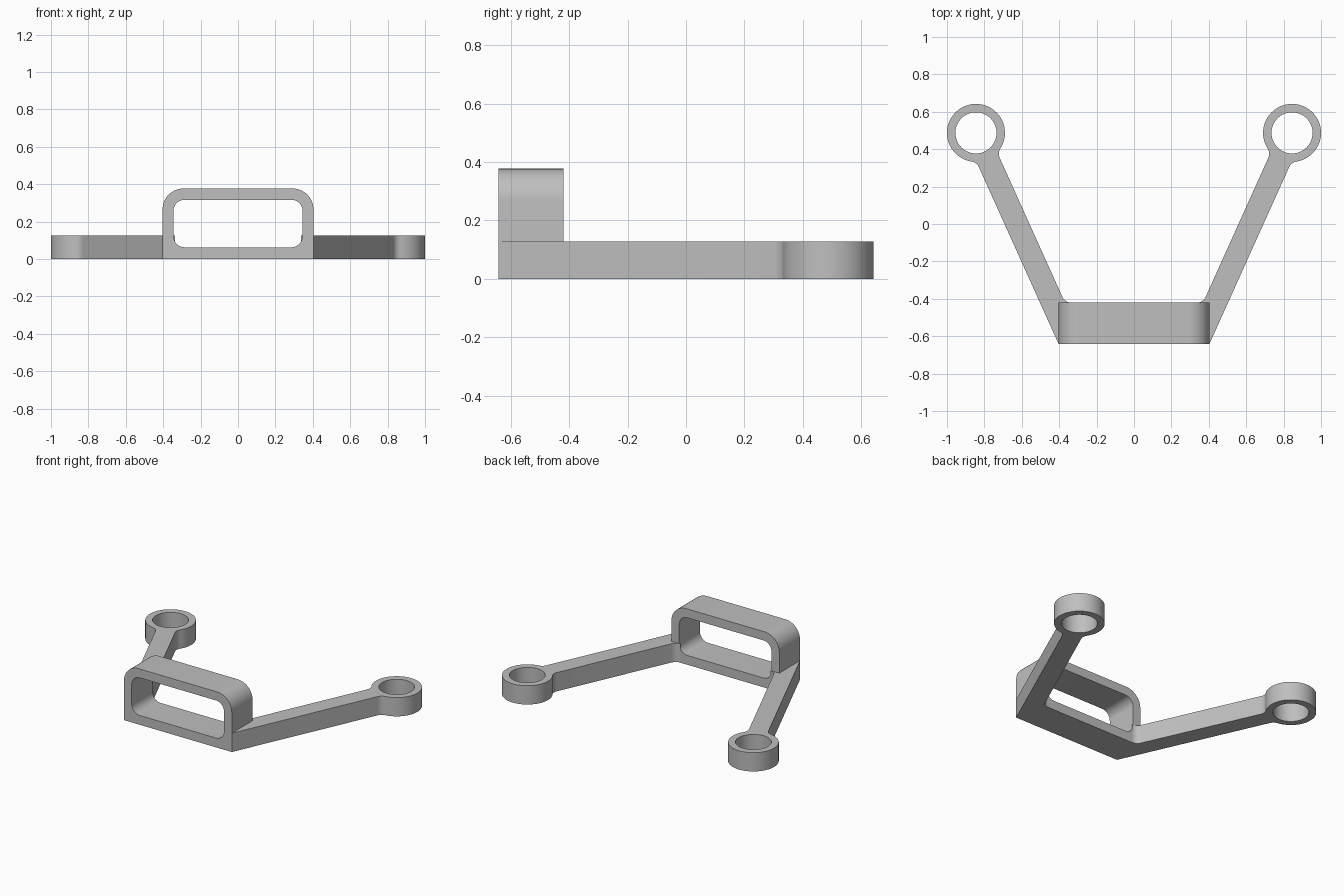
import bpy
import bmesh
from math import sin, cos, pi, sqrt, atan2, asin, hypot, radians

cube = bpy.data.objects.get("Cube")
if cube:
    bpy.data.objects.remove(cube, do_unlink=True)

grey = bpy.data.materials.new("plain grey")
grey.use_nodes = True
colour = (0.52, 0.52, 0.52, 1)
grey.diffuse_color = colour
grey.node_tree.nodes["Principled BSDF"].inputs["Base Color"].default_value = colour


def arc(cx, cy, r, start, end, n):
    return [(cx + r * cos(start + (end - start) * i / n),
             cy + r * sin(start + (end - start) * i / n)) for i in range(n + 1)]


def plate(name, loops, depth, location, upright=False):
    """Extrude closed outlines (outer edge and holes) into a solid."""
    curve = bpy.data.curves.new(name, "CURVE")
    curve.dimensions = "2D"
    curve.fill_mode = "BOTH"
    curve.extrude = depth / 2
    for loop in loops:
        spline = curve.splines.new("POLY")
        spline.points.add(len(loop) - 1)
        for point, (x, y) in zip(spline.points, loop):
            point.co = (x, y, 0, 1)
        spline.use_cyclic_u = True
    obj = bpy.data.objects.new(name, curve)
    bpy.context.collection.objects.link(obj)
    obj.location = location
    if upright:
        obj.rotation_euler.x = pi / 2
    bpy.ops.object.select_all(action="DESELECT")
    obj.select_set(True)
    bpy.context.view_layer.objects.active = obj
    bpy.ops.object.convert(target="MESH")
    obj = bpy.context.object
    # Weld caps to walls
    bm = bmesh.new()
    bm.from_mesh(obj.data)
    bmesh.ops.remove_doubles(bm, verts=bm.verts, dist=0.0001)
    bmesh.ops.recalc_face_normals(bm, faces=bm.faces)
    bm.to_mesh(obj.data)
    bm.free()
    obj.data.materials.clear()
    obj.data.materials.append(grey)
    bpy.ops.object.shade_smooth_by_angle(angle=radians(30))
    return obj


# Upright frame with a rounded window
front, back = -0.642, -0.42
half, top, bend = 0.403, 0.377, 0.11
outer = [(-half, 0), (half, 0)]
outer += arc(half - bend, top - bend, bend, 0, pi / 2, 12)
outer += arc(bend - half, top - bend, bend, pi / 2, pi, 12)

wx, low, high, wr = 0.345, 0.063, 0.317, 0.06
window = []
for i, (sx, z) in enumerate([(1, high - wr), (-1, high - wr),
                             (-1, low + wr), (1, low + wr)]):
    window += arc(sx * (wx - wr), z, wr, i * pi / 2, (i + 1) * pi / 2, 10)
plate("window_frame", [outer, window], back - front,
      (0, (front + back) / 2, 0), upright=True)

# Splayed arm ending in a ring, with filleted joints
cx, cy, ring, hole = 0.845, 0.487, 0.155, 0.11
width, fillet, thick = 0.061, 0.05, 0.127
dx, dy = cx - half, cy - front
lean = atan2(dx, dy) + asin(width / hypot(dx, dy))
side = width + fillet
back_off = sqrt((ring + fillet) ** 2 - side ** 2)
a = atan2(side, -back_off)

# Ring end in arm coordinates: first axis along the arm, second outward
end = arc(-back_off, side, fillet, -pi / 2, a - pi, 8)
end += arc(0, 0, ring, a, -a, 56)[1:-1]
end += arc(-back_off, -side, fillet, pi - a, pi / 2, 8)
outline = [(half, front)]
outline += [(cx + s * sin(lean) + t * cos(lean),
             cy + s * cos(lean) - t * sin(lean)) for s, t in end]
fy = back + fillet
fx = cx + (sin(lean) * (fy - cy) - side) / cos(lean)
outline += arc(fx, fy, fillet, -lean, -pi / 2, 8)
outline.append((half, back))
bore = arc(cx, cy, hole, 0, 2 * pi, 56)[:-1]

for name, sign in (("left_ring_arm", 1), ("right_ring_arm", -1)):
    loops = [[(sign * x, y) for x, y in loop] for loop in (outline, bore)]
    plate(name, loops, thick, (0, 0, thick / 2))
